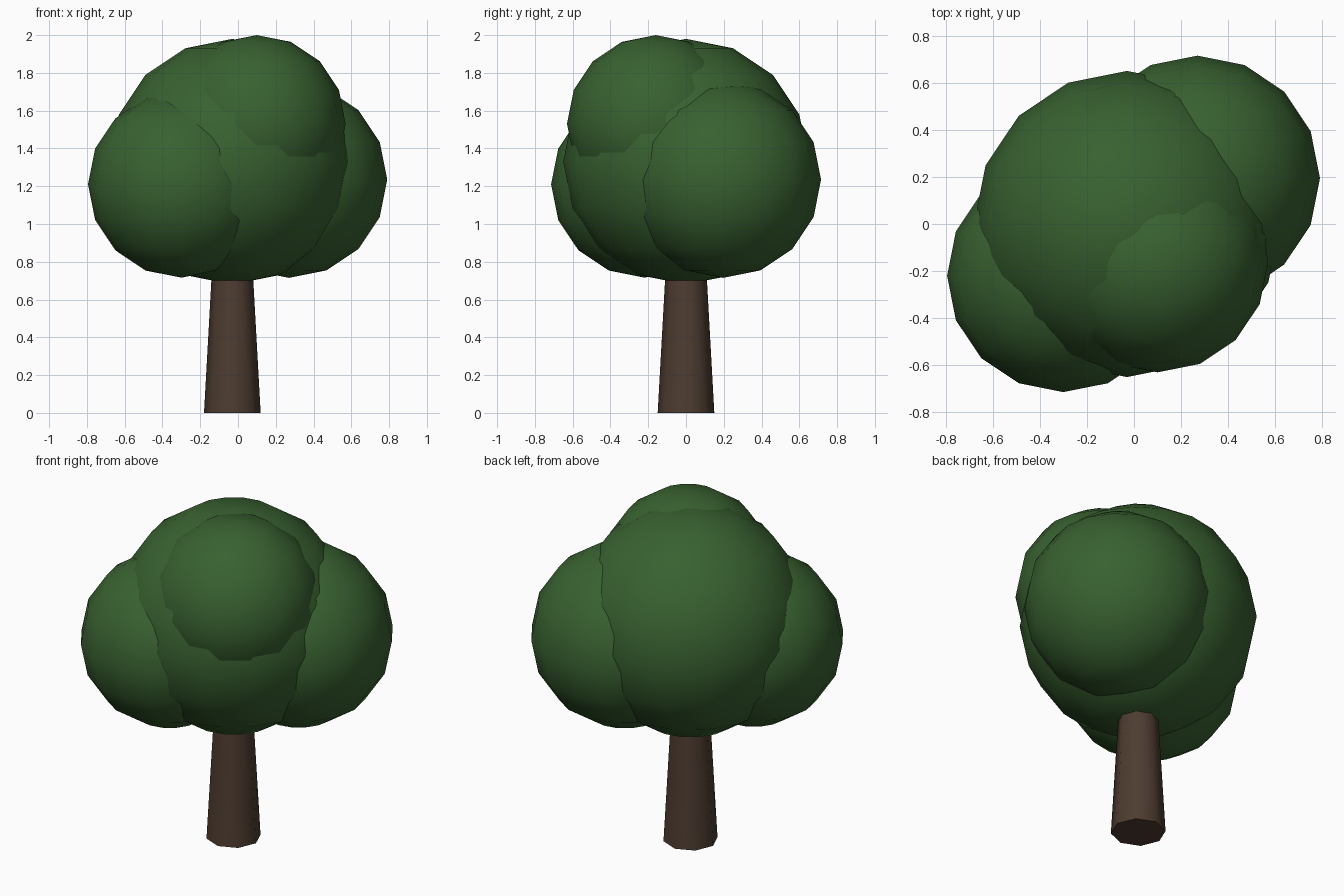
import bpy, math

if "Cube" in bpy.data.objects:
    bpy.data.objects.remove(bpy.data.objects["Cube"])


def material(name, rgb):
    m = bpy.data.materials.new(name)
    m.diffuse_color = (*rgb, 1.0)
    m.use_nodes = True
    m.node_tree.nodes["Principled BSDF"].inputs["Base Color"].default_value = m.diffuse_color
    return m


leaf = material("leaf_green", (0.04, 0.12, 0.03))
bark = material("bark_brown", (0.075, 0.045, 0.03))


def finish(name, mat, angle):
    ob = bpy.context.object
    ob.name = name
    ob.data.materials.append(mat)
    bpy.ops.object.shade_smooth_by_angle(angle=math.radians(angle))


# Tapered eight-sided trunk, its top hidden inside the foliage
bpy.ops.mesh.primitive_cone_add(vertices=8, radius1=0.15, radius2=0.10,
                                depth=0.9, location=(-0.03, 0, 0.45))
finish("trunk", bark, 60)

# Overlapping foliage clumps: name, centre, radius
clumps = [
    ("foliage_main", (-0.03, 0.0, 1.33), 0.65),
    ("foliage_left", (-0.30, -0.22, 1.21), 0.494),
    ("foliage_right", (0.27, 0.195, 1.235), 0.52),
    ("foliage_top", (0.10, -0.16, 1.53), 0.47),
]
for name, centre, radius in clumps:
    bpy.ops.mesh.primitive_uv_sphere_add(segments=16, ring_count=8,
                                         radius=radius, location=centre)
    finish(name, leaf, 60)
